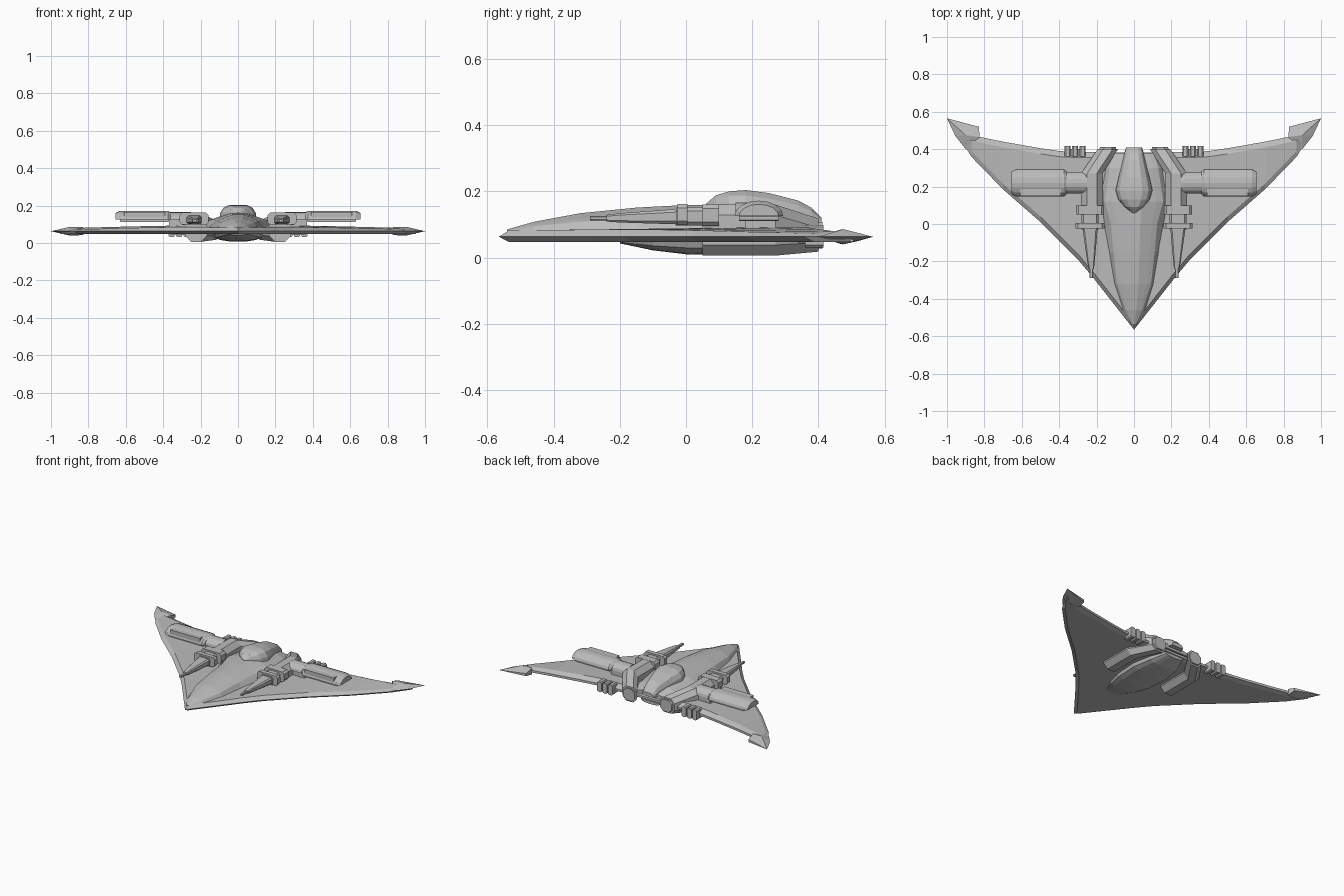
import bpy
import bmesh
from math import cos, sin, pi
from mathutils import Vector

default_cube = bpy.data.objects.get("Cube")
if default_cube:
    bpy.data.objects.remove(default_cube, do_unlink=True)

hull_grey = bpy.data.materials.new("hull_grey")
hull_grey.use_nodes = True
hull_grey.diffuse_color = (0.5, 0.5, 0.5, 1)
hull_grey.node_tree.nodes["Principled BSDF"].inputs["Base Color"].default_value = (0.5, 0.5, 0.5, 1)


def finish(name, bm, mirror):
    """Turn a bmesh into a named, coloured object, mirrored across x when asked."""
    bmesh.ops.recalc_face_normals(bm, faces=bm.faces)
    mesh = bpy.data.meshes.new(name)
    bm.to_mesh(mesh)
    bm.free()
    mesh.materials.append(hull_grey)
    obj = bpy.data.objects.new(name, mesh)
    bpy.context.collection.objects.link(obj)
    if mirror:
        obj.modifiers.new("Mirror", "MIRROR").use_mirror_merge = False
    return obj


def loft(name, rings, mirror=False):
    """Skin a list of equal-length closed rings and cap both ends."""
    bm = bmesh.new()
    loops = [[bm.verts.new(p) for p in ring] for ring in rings]
    count = len(loops[0])
    for a, b in zip(loops, loops[1:]):
        for i in range(count):
            j = (i + 1) % count
            bm.faces.new((a[i], a[j], b[j], b[i]))
    bm.faces.new(loops[0])
    bm.faces.new(loops[-1])
    bmesh.ops.remove_doubles(bm, verts=bm.verts, dist=0.0001)
    return finish(name, bm, mirror)


def solid(name, points, mirror=False):
    """Convex solid around a few points."""
    bm = bmesh.new()
    for p in points:
        bm.verts.new(p)
    bmesh.ops.convex_hull(bm, input=bm.verts)
    return finish(name, bm, mirror)


def box_ring(x, y, z, hx, hz, cut=0.4):
    """Chamfered rectangle facing along y."""
    cx = cz = cut * min(hx, hz)
    corners = [(hx, hz - cz), (hx - cx, hz), (cx - hx, hz), (-hx, hz - cz),
               (-hx, cz - hz), (cx - hx, -hz), (hx - cx, -hz), (hx, cz - hz)]
    return [(x + dx, y, z + dz) for dx, dz in corners]


def block(name, x, y0, y1, z, hx, hz, cut=0.4):
    return loft(name, [box_ring(x, y, z, hx, hz, cut) for y in (y0, y1)], True)


# Delta wing: spanwise stations of x, leading edge, trailing edge, upper height
stations = [(0, -0.565, 0.38, 0.09), (0.22, -0.285, 0.385, 0.093), (0.3, -0.19, 0.385, 0.093),
            (0.4, -0.09, 0.39, 0.092), (0.5, 0.01, 0.405, 0.09), (0.7, 0.185, 0.44, 0.085),
            (0.87, 0.36, 0.475, 0.08), (0.95, 0.49, 0.51, 0.07)]


def wing_ring(x, lead, trail, top):
    bevel = min(0.03, (trail - lead) * 0.4)
    low = 0.047
    return [(x, lead, 0.063), (x, lead + bevel, top - 0.008), (x, trail - bevel, top),
            (x, trail, 0.07), (x, trail, 0.055), (x, trail - bevel, low), (x, lead + bevel, low)]


left_half = [wing_ring(*s) for s in stations]
right_half = [wing_ring(-s[0], *s[1:]) for s in reversed(stations[1:])]
loft("delta_wing", right_half + left_half)

# Wing tip blades
solid("wing_tip", [(1.0, 0.565, 0.063), (0.83, 0.52, 0.068), (0.83, 0.52, 0.05),
                   (0.825, 0.465, 0.084), (0.825, 0.465, 0.042), (0.9, 0.475, 0.086),
                   (0.9, 0.475, 0.04), (0.955, 0.47, 0.063), (0.9, 0.4, 0.063)], True)


# Upper fuselage: y, shoulder width, base width, spine height, shoulder height
def body_ring(y, shoulder, base, top, side):
    half = [(base, 0.08), (shoulder * 1.3, side * 0.75 + 0.02), (shoulder, side), (shoulder * 0.35, top)]
    return [(x, y, z) for x, z in half] + [(-x, y, z) for x, z in reversed(half)]


loft("fuselage", [body_ring(*s) for s in (
    (-0.54, 0.006, 0.012, 0.085, 0.083), (-0.46, 0.035, 0.06, 0.108, 0.1),
    (-0.32, 0.07, 0.105, 0.134, 0.118), (-0.15, 0.085, 0.135, 0.151, 0.13),
    (0, 0.095, 0.165, 0.159, 0.134), (0.12, 0.12, 0.185, 0.159, 0.134),
    (0.3, 0.1, 0.16, 0.14, 0.125), (0.38, 0.08, 0.12, 0.115, 0.105))])


# Canopy and tapering dorsal spine
def canopy_ring(y, width, top, base):
    rise = top - base
    half = [(width, base), (width * 0.95, base + rise * 0.45),
            (width * 0.78, base + rise * 0.8), (width * 0.45, top)]
    return [(x, y, z) for x, z in half] + [(-x, y, z) for x, z in reversed(half)]


loft("canopy", [canopy_ring(*s) for s in (
    (0.06, 0.012, 0.162, 0.145), (0.09, 0.05, 0.188, 0.14), (0.13, 0.085, 0.2, 0.135),
    (0.18, 0.1, 0.204, 0.125), (0.25, 0.085, 0.195, 0.11), (0.34, 0.062, 0.172, 0.1),
    (0.38, 0.052, 0.15, 0.095), (0.41, 0.042, 0.12, 0.095))])


# Rounded belly
def belly_ring(y, width, depth):
    steps = 8
    arc = [(width * cos(pi * i / steps), y, 0.05 - (0.05 - depth) * sin(pi * i / steps) ** 0.7)
           for i in range(steps + 1)]
    return arc


loft("belly", [belly_ring(*s) for s in (
    (-0.2, 0.05, 0.043), (-0.1, 0.1, 0.022), (0, 0.125, 0.01), (0.15, 0.135, 0.007),
    (0.28, 0.11, 0.008), (0.38, 0.07, 0.03))])

# Engine nacelles running through the wing and bending in to the exhaust
loft("nacelle", [box_ring(*s, 0.55) for s in (
    (0.225, 0.05, 0.083, 0.058, 0.077), (0.225, 0.27, 0.083, 0.058, 0.077),
    (0.14, 0.4, 0.068, 0.054, 0.05))], True)
loft("exhaust", [box_ring(*s, 0.55) for s in (
    (0.145, 0.39, 0.068, 0.043, 0.04), (0.138, 0.412, 0.068, 0.043, 0.04))], True)

# Collars joining the nacelles and guns
block("rear_collar", 0.235, 0.05, 0.1, 0.128, 0.075, 0.033)
block("gun_breech", 0.235, -0.03, 0.06, 0.124, 0.045, 0.027)
block("front_collar", 0.235, -0.025, 0.005, 0.13, 0.077, 0.032)

# Tapered guns with slim barrels
loft("gun_body", [box_ring(*s) for s in (
    (0.235, -0.01, 0.124, 0.042, 0.024), (0.23, -0.2, 0.12, 0.02, 0.014),
    (0.228, -0.24, 0.119, 0.014, 0.01))], True)
block("gun_barrel", 0.228, -0.29, -0.2, 0.119, 0.009, 0.007)


# Side pods: half cylinders along x
def pod_ring(x, radius, height):
    steps = 8
    return [(x, 0.22 + radius * cos(pi * i / steps), 0.125 + height * sin(pi * i / steps))
            for i in range(steps + 1)]


loft("pod", [pod_ring(*s) for s in (
    (0.36, 0.06, 0.038), (0.375, 0.074, 0.047), (0.63, 0.074, 0.047), (0.655, 0.06, 0.036))], True)
loft("pod_arm", [pod_ring(x, 0.056, 0.04) for x in (0.25, 0.37)], True)
block("pod_keel", 0.5, 0.16, 0.28, 0.119, 0.13, 0.008)
block("pod_panel", 0.5, 0.15, 0.222, 0.15, 0.11, 0.016, 0.1)
block("pod_pylon", 0.31, 0.18, 0.27, 0.105, 0.06, 0.025)

# Heat sink ribs on the trailing edge
for i in range(3):
    block("heat_rib_%d" % (i + 1), 0.275 + i * 0.04, 0.36, 0.416, 0.065, 0.016, 0.034)
block("heat_rib_base", 0.315, 0.34, 0.4, 0.065, 0.055, 0.022)
